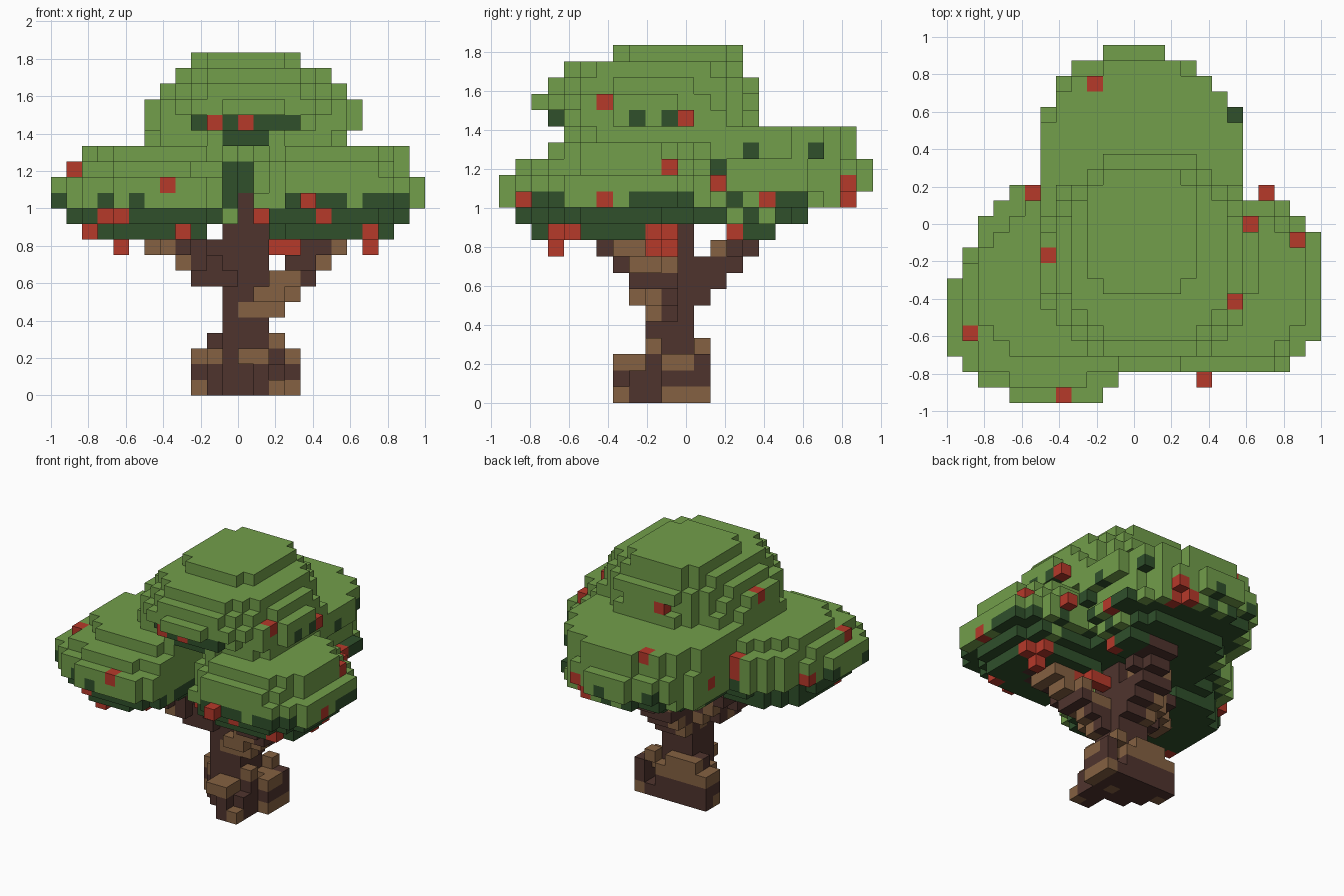
import bpy, bmesh, random

if "Cube" in bpy.data.objects:
    bpy.data.objects.remove(bpy.data.objects["Cube"])

random.seed(4)
S = 1 / 12                      # cube size
OX, OY = -1.0, -11.5 * S        # grid corner


def mat(name, rgb):
    m = bpy.data.materials.new(name)
    m.diffuse_color = (*rgb, 1)
    m.use_nodes = True
    m.node_tree.nodes["Principled BSDF"].inputs["Base Color"].default_value = m.diffuse_color
    return m


MATS = {
    "leaf": mat("leaf green", (0.168, 0.342, 0.069)),
    "shade": mat("deep leaf green", (0.029, 0.080, 0.024)),
    "fruit": mat("fruit red", (0.470, 0.041, 0.023)),
    "bark": mat("dark bark", (0.078, 0.034, 0.027)),
    "wood": mat("light bark", (0.232, 0.120, 0.054)),
}
vox = {}                        # (i, j, k) -> colour name


def centre(i, j):
    return OX + (i + .5) * S, OY + (j + .5) * S


def cell(x, y, k):
    return round((x - OX) / S), round((y - OY) / S), k


def fill(k, colour, test):
    for i in range(24):
        for j in range(23):
            if test(*centre(i, j)):
                vox.setdefault((i, j, k), colour)


def slab(k, x0, x1, y0, y1, n, lo=-2, hi=2):
    """One rounded leaf layer inside the given bounds, clipped in x."""
    cx, cy, a, b = (x0 + x1) / 2, (y0 + y1) / 2, (x1 - x0) / 2, (y1 - y0) / 2
    fill(k, "leaf", lambda x, y: lo < x < hi
         and abs((x - cx) / a) ** n + abs((y - cy) / b) ** n <= 1)


def in_core(x, y):
    return -.084 < x < .167 and -.21 < y < .042


# Trunk: square core and a lumpy triangular base with a forward root
for k in range(13):
    fill(k, "bark", in_core)
for k in range(4):
    s = .08 if k == 3 else 0
    drop = (0, .15, .3, .4)[k]
    fill(k, "bark", lambda x, y: -.25 + s < x < .334 - s and -.376 + s < y < .126
         and y > -.19 - .55 * x + s and y > (x - .33) * 3 - .05 and random.random() >= drop)
    if k < 3:
        fill(k, "bark", lambda x, y: (.08, .08, 0)[k] < x < (.25, .167, .167)[k] and -.376 < y < -.2)
for x, y, k in ((.25, .042, 0), (-.25, .042, 2), (.25, -.042, 2), (-.167, .042, 3)):
    vox[cell(x, y, k)] = "wood"

# Branches: start point, step per layer, first and last layer
for x, y, dx, dy, k0, k1 in ((.11, -.10, .083, -.04, 5, 10), (-.13, -.15, -.1, -.07, 7, 10),
                             (.02, .0, .02, .085, 6, 10), (-.06, -.08, -.06, 0, 7, 9)):
    for k in range(k0, k1 + 1):
        px, py = x + dx * (k - k0), y + dy * (k - k0)
        fill(k, "bark", lambda u, v: (u - px) ** 2 + (v - py) ** 2 < .14 ** 2)
trunk = set(vox)

# Light bark patches
for (i, j, k) in sorted(trunk):
    x, y = centre(i, j)
    if k < 4:
        chance = .05 if in_core(x, y) else (.05, .08, .85, .85)[k]
        if k == 0 and x > .16 and (y < -.28 or x > .25):
            chance = 1
    else:
        chance = .1 if in_core(x, y) else .4
    if random.random() < chance:
        vox[i, j, k] = "wood"

# Canopy lobes: layer -> x0, x1, y0, y1, roundness
top_lobe = {21: (-.25, .333, -.375, .29, 3.2), 20: (-.333, .5, -.625, .29, 2.5),
            19: (-.417, .583, -.71, .375, 2.2), 18: (-.5, .667, -.79, .375, 1.9),
            17: (-.5, .667, -.71, .375, 2), 16: (-.5, .583, -.625, .375, 2.2)}
left_lobe = {16: (-.5, .0, -.54, .04, 2.2), 15: (-.84, .0, -.72, .04, 2.2),
             14: (-.92, .02, -.88, .0, 2.2), 13: (-1, .1, -.965, .0, 2.1),
             12: (-1, .1, -.965, .0, 2.1), 11: (-.92, .1, -.88, .0, 2.2),
             10: (-.84, -.2, -.79, .04, 2.3)}
left_back = {k: (-.82, .0, -.5, .25, 2) for k in (12, 13, 14)}
left_back[11] = left_back[15] = (-.72, .0, -.45, .17, 2)
right_lobe = {16: (.1, .583, -.54, .04, 2.3), 15: (.08, .917, -.71, .08, 2.3),
              14: (.06, .92, -.79, .17, 2.5), 13: (.06, 1, -.79, .15, 2.9),
              12: (.04, 1, -.79, .15, 2.9), 11: (.0, .917, -.71, .08, 2.6),
              10: (.15, .84, -.64, 0, 2.5)}
back_lobe = {16: (-.5, .583, -.2, .875, 2.1), 15: (-.5, .583, -.2, .875, 2.1),
             14: (-.5, .5, -.2, .958, 2.05), 13: (-.5, .5, -.2, .958, 2.05),
             12: (-.5, .583, -.1, .875, 2.1), 11: (-.42, .5, .04, .625, 2.3),
             10: (.167, .417, .21, .46, 2.5)}
heart = {k: (-.333, .417, -.125, .21, 6) for k in range(11, 17)}
for lobe in (top_lobe, back_lobe, heart, left_back):
    for k, shape in lobe.items():
        slab(k, *shape)
for k, shape in left_lobe.items():
    slab(k, *shape, hi=-.08)
for k, shape in right_lobe.items():
    slab(k, *shape, lo=.167 if k in (10, 16) else .08)

# Deep green undersides and lowest layers
leaves = set(vox) - trunk
for (i, j, k) in sorted(leaves):
    x, y = centre(i, j)
    rim = any((i + a, j + b, k) not in vox for a, b in ((1, 0), (-1, 0), (0, 1), (0, -1)))
    under = (i, j, k - 1) not in vox
    if k >= 16:
        front = y < -.45 and (-.25 < x < .334 if k == 17 else -.084 < x < .167)
        dark = (k < 18 and front) or (under and (not rim or (k < 18 and random.random() < .3)))
    elif k > 11:
        dark = (abs(x) < .09 and -.4 < y < 0 and k < 15) or (
            under and (not rim or random.random() < .4))
    else:
        dark = not (under and rim and k == 11 and random.random() < .15)
    if dark:
        vox[i, j, k] = "shade"


# Fruit set into the surface, found by looking along an axis
def embed(axis, sign, u, v):
    others = [a for a in range(3) if a != axis]
    line = [c for c in leaves if c[others[0]] == u and c[others[1]] == v]
    if line:
        vox[max(line, key=lambda c: sign * c[axis])] = "fruit"


for x, k in ((-.917, 14), (-.417, 13), (-.167, 17), (0, 17), (-.75, 11), (-.667, 11),
             (.083, 11), (.417, 11), (-.833, 10), (-.333, 10)):
    embed(1, -1, cell(x, 0, 0)[0], k)
for y, k in ((-.458, 18), (-.042, 17), (-.125, 14), (-.458, 12), (.375, 12),
             (.792, 12), (.792, 13), (-.625, 10), (.208, 10), (-.208, 10), (-.125, 10)):
    embed(0, 1, cell(0, y, 0)[1], k)
for x, y in ((-.25, .708), (-.5, -.208)):
    embed(2, 1, *cell(x, y, 0)[:2])
for x, k in ((.25, 12), (-.083, 18)):
    embed(1, 1, cell(x, 0, 0)[0], k)
for y, k in ((-.208, 12), (.375, 13)):
    embed(0, -1, cell(0, y, 0)[1], k)

# Fruit hanging clear of the leaves, and a cluster between two lobes
for x, y, k in ((.333, -.875, 12), (.667, .125, 13), (-.667, -.708, 9), (.667, -.208, 9),
                (.167, -.125, 9), (.25, -.125, 9), (.333, -.208, 9),
                (-.583, .125, 14), (-.583, .125, 13), (-.5, .042, 14), (-.583, .042, 14)):
    vox[cell(x, y, k)] = "fruit"

# Outer faces of the cubes: direction and corner offsets
SIDES = {(1, 0, 0): ((1, 0, 0), (1, 1, 0), (1, 1, 1), (1, 0, 1)),
         (-1, 0, 0): ((0, 0, 0), (0, 0, 1), (0, 1, 1), (0, 1, 0)),
         (0, 1, 0): ((0, 1, 0), (0, 1, 1), (1, 1, 1), (1, 1, 0)),
         (0, -1, 0): ((0, 0, 0), (1, 0, 0), (1, 0, 1), (0, 0, 1)),
         (0, 0, 1): ((0, 0, 1), (1, 0, 1), (1, 1, 1), (0, 1, 1)),
         (0, 0, -1): ((0, 0, 0), (0, 1, 0), (1, 1, 0), (1, 0, 0))}


def build(name, colours):
    bm = bmesh.new()
    verts = {}

    def vert(p):
        if p not in verts:
            verts[p] = bm.verts.new((OX + p[0] * S, OY + p[1] * S, p[2] * S))
        return verts[p]

    for c, colour in vox.items():
        if colour not in colours:
            continue
        for d, corners in SIDES.items():
            if tuple(a + b for a, b in zip(c, d)) not in vox:
                f = bm.faces.new([vert(tuple(a + b for a, b in zip(c, o))) for o in corners])
                f.material_index = colours.index(colour)
    me = bpy.data.meshes.new(name)
    bm.to_mesh(me)
    bm.free()
    for colour in colours:
        me.materials.append(MATS[colour])
    bpy.context.collection.objects.link(bpy.data.objects.new(name, me))


build("trunk", ["bark", "wood"])
build("canopy", ["leaf", "shade"])
build("fruit", ["fruit"])
